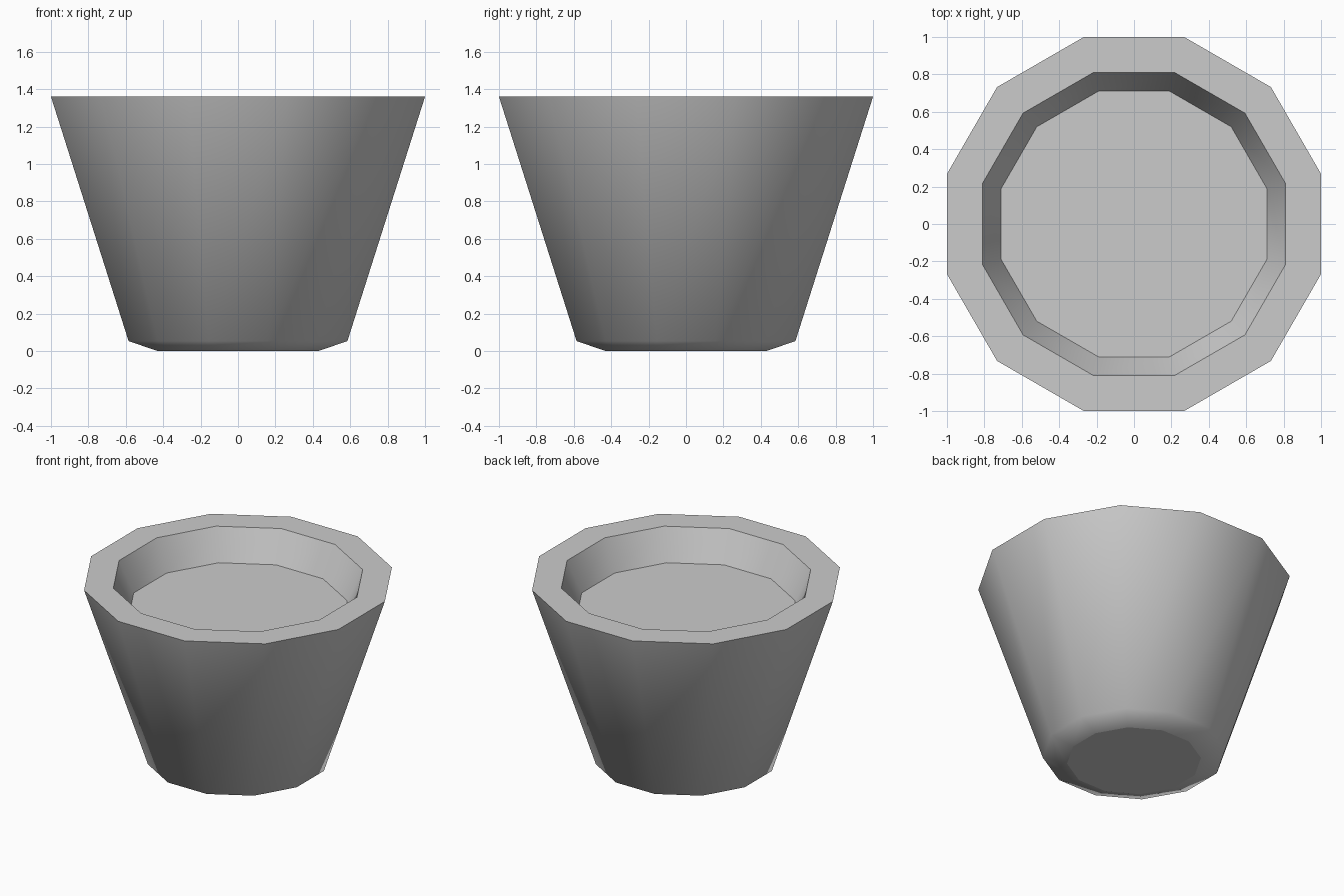
import bpy, bmesh
from math import cos, sin, pi

if "Cube" in bpy.data.objects:
    bpy.data.objects.remove(bpy.data.objects["Cube"])

SIDES = 12
# Profile: (distance from axis to flat side, height), underside to inner floor
PROFILE = [(0.43, 0.0), (0.585, 0.053), (1.0, 1.36), (0.81, 1.36), (0.71, 1.14)]
SHARP_RINGS = {0, 2, 3, 4}   # all but the soft lower bend


def ring(bm, apothem, z):
    r = apothem / cos(pi / SIDES)
    return [bm.verts.new((r * cos((2 * i + 1) * pi / SIDES),
                          r * sin((2 * i + 1) * pi / SIDES), z))
            for i in range(SIDES)]


bm = bmesh.new()
rings = [ring(bm, a, z) for a, z in PROFILE]

# Tapered wall, flat rim and inner wall
for lower, upper in zip(rings, rings[1:]):
    for i in range(SIDES):
        j = (i + 1) % SIDES
        bm.faces.new((lower[i], lower[j], upper[j], upper[i]))

# Underside and raised inner floor
bm.faces.new(rings[0][::-1])
bm.faces.new(rings[-1])

# Smooth round the pot, crisp at rim, floor and underside
for f in bm.faces:
    f.smooth = True
for k in SHARP_RINGS:
    for i in range(SIDES):
        bm.edges.get((rings[k][i], rings[k][(i + 1) % SIDES])).smooth = False

mesh = bpy.data.meshes.new("plant_pot")
bm.to_mesh(mesh)
bm.free()
pot = bpy.data.objects.new("plant_pot", mesh)
bpy.context.collection.objects.link(pot)
